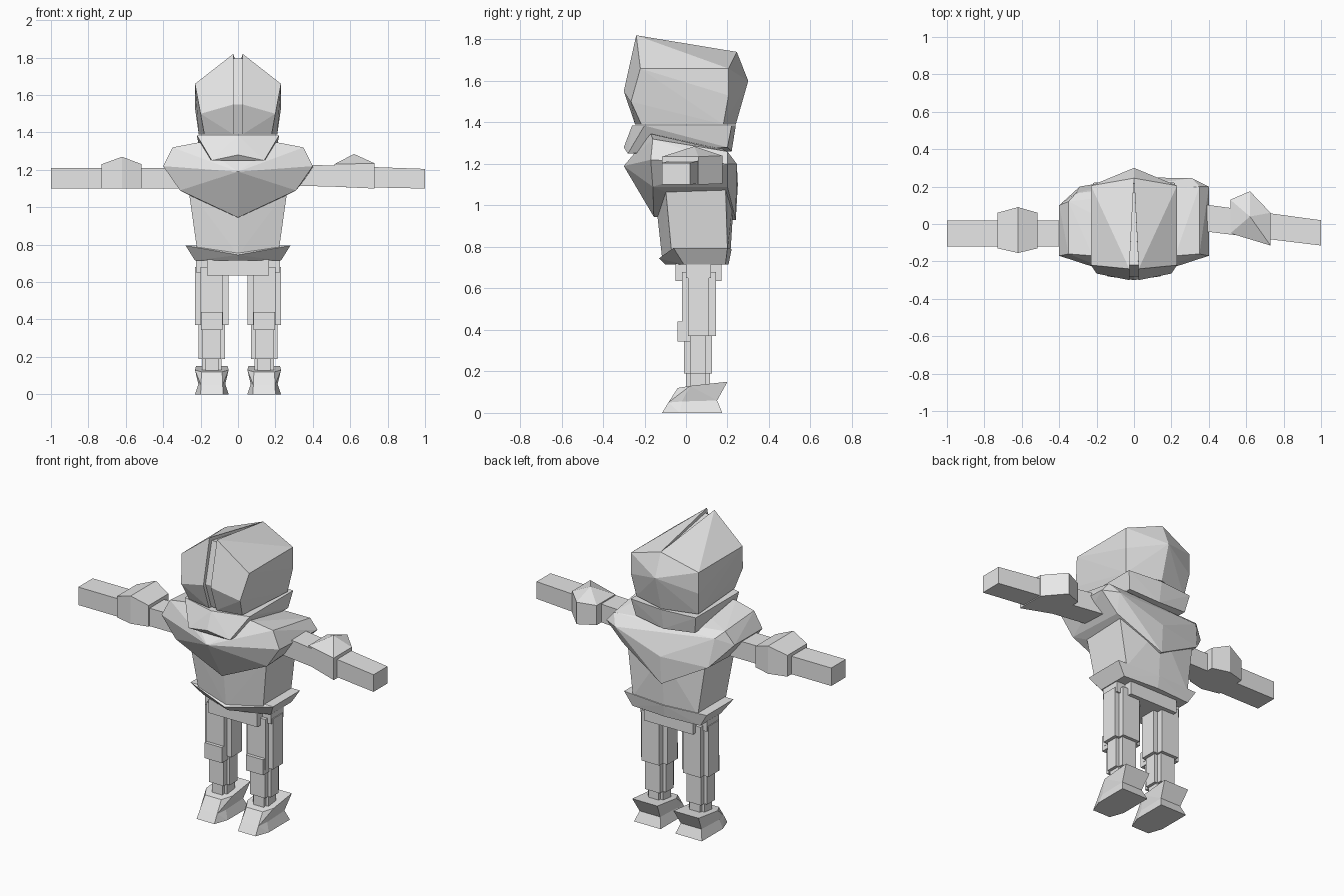
import bpy
import bmesh

old = bpy.data.objects.get("Cube")
if old:
    bpy.data.objects.remove(old, do_unlink=True)

# One plain colour for the whole figure
grey = bpy.data.materials.new("plain_grey")
grey.use_nodes = True
grey_value = (.8, .8, .8, 1)
grey.diffuse_color = grey_value
grey.node_tree.nodes["Principled BSDF"].inputs["Base Color"].default_value = grey_value


def both(points):
    """Points together with their mirror images across x = 0."""
    return points + [(-x, y, z) for x, y, z in points if x]


def shift(points, offset):
    """Points moved sideways along x."""
    return [(x + offset, y, z) for x, y, z in points]


def faceted(name, points):
    """Flat-sided solid wrapped tightly around the corner points."""
    bm = bmesh.new()
    for p in points:
        bm.verts.new(p)
    result = bmesh.ops.convex_hull(bm, input=bm.verts[:])
    loose = {g for key in ("geom_interior", "geom_unused") for g in result[key]
             if isinstance(g, bmesh.types.BMVert)}
    bmesh.ops.delete(bm, geom=list(loose), context='VERTS')
    bmesh.ops.dissolve_limit(bm, angle_limit=.02, verts=bm.verts[:], edges=bm.edges[:])
    bmesh.ops.recalc_face_normals(bm, faces=bm.faces[:])
    mesh = bpy.data.meshes.new(name)
    bm.to_mesh(mesh)
    bm.free()
    mesh.materials.append(grey)
    obj = bpy.data.objects.new(name, mesh)
    bpy.context.scene.collection.objects.link(obj)
    return obj


def box(name, xs, ys, zs):
    """Upright block between the given limits."""
    return faceted(name, [(x, y, z) for x in xs for y in ys for z in zs])


# Head: two shells with a tapering groove between them
shell = [(.025, -.24, 1.82), (.025, -.3, 1.55), (.025, -.245, 1.39),
         (.23, -.22, 1.66), (.2, -.265, 1.5), (.18, -.215, 1.39),
         (.23, .205, 1.66), (.23, .205, 1.53), (.21, .18, 1.39),
         (0, .245, 1.74), (0, .3, 1.6), (0, .24, 1.39)]
faceted("head_left_shell", shell)
faceted("head_right_shell", [(-x, y, z) for x, y, z in shell])
faceted("head_groove", both([(.025, -.22, 1.795), (.025, -.28, 1.55),
                             (.025, -.225, 1.39), (0, .24, 1.73), (0, .24, 1.39)]))

# Collar under the head
faceted("collar", both([(.22, -.2, 1.385), (.22, .22, 1.385), (0, .24, 1.385),
                        (0, -.26, 1.385), (.14, -.28, 1.25), (0, -.3, 1.28),
                        (.2, .2, 1.28), (0, .22, 1.26)]))

# Wide shoulder cape, with the right shoulder shorter at the back
cape = both([(0, -.3, 1.19), (.4, -.17, 1.22), (.35, -.16, 1.32),
             (.22, -.17, 1.345), (.31, -.16, 1.09), (0, -.155, .945),
             (.29, .2, 1.09), (0, .24, .93), (0, .25, 1.1)])
cape += [(.4, .2, 1.2), (.35, .2, 1.26), (.31, .245, 1.2),
         (-.4, .1, 1.22), (-.35, .12, 1.3), (-.31, .165, 1.26)]
faceted("shoulder_cape", cape)

# Torso and flared belt
faceted("torso", both([(.265, -.1, 1.1), (.22, -.07, .78), (0, -.15, 1.06),
                       (0, -.115, .745), (.265, .19, 1.1), (.22, .2, .78),
                       (0, .235, 1.1), (0, .215, .78)]))
faceted("belt", both([(.28, -.06, .795), (.28, .2, .795), (0, .22, .79),
                      (0, -.13, .745), (.23, -.01, .715), (.23, .19, .715),
                      (0, -.1, .715), (0, .205, .715)]))

# Pelvis
box("pelvis", (-.165, .165), (-.05, .17), (.635, .72))
box("hips", (-.225, .225), (0, .12), (.65, .72))

# Right arm: straight, with a symmetric cuff
box("right_arm", (-1, -.3), (-.12, .02), (1.1, 1.21))
right_cuff = [(x, y, z) for x in (-.73, -.515) for y in (-.13, .06) for z in (1.1, 1.23)]
right_cuff += [(-.62, y, z) for y in (-.155, .09) for z in (1.1, 1.27)]
faceted("right_cuff", right_cuff)

# Left arm: swept forward, with a lopsided cuff
faceted("left_arm", [(.3, -.03, 1.115), (.3, .115, 1.115), (.3, -.03, 1.23),
                     (.3, .115, 1.23), (1, -.115, 1.1), (1, .02, 1.1),
                     (1, -.115, 1.205), (1, .02, 1.205)])
faceted("left_cuff", [(.515, .13, 1.11), (.515, -.05, 1.11), (.515, .13, 1.23),
                      (.515, -.05, 1.23), (.62, .175, 1.105), (.62, .175, 1.24),
                      (.62, .04, 1.285), (.73, .06, 1.1), (.73, -.115, 1.1),
                      (.73, .06, 1.235), (.73, -.115, 1.235)])


def leg_segment(name, centre, wide, deep, zs):
    """Two crossed blocks giving a notched cross-section.
    wide and deep each hold a half width and the limits in y."""
    for suffix, (half, front, back) in (("core", wide), ("ridge", deep)):
        box(name + "_" + suffix, (centre - half, centre + half), (front, back), zs)


# Legs and feet
heel = [(s * .07, .15, .06) for s in (-1, 1)]
waist = heel + [(s * .058, -.085, .05) for s in (-1, 1)] + \
    [(s * .072, -.02, .055) for s in (-1, 1)]
sole = waist + [(s * w, y, 0) for s in (-1, 1)
                for w, y in ((.06, -.115), (.09, -.03), (.09, .175))]
upper = waist + [(s * w, y, z) for s in (-1, 1)
                 for w, y, z in ((.055, -.04, .12), (.09, .02, .13), (.085, .2, .15))]
for side, c in (("left", .14), ("right", -.14)):
    leg_segment(side + "_thigh", c, (.09, .01, .11), (.06, -.02, .145), (.37, .68))
    box(side + "_knee", (c - .058, c + .058), (-.04, .06), (.345, .44))
    leg_segment(side + "_shin", c, (.07, .02, .095), (.05, -.01, .125), (.19, .38))
    leg_segment(side + "_ankle", c, (.052, .02, .095), (.035, 0, .115), (.1, .2))
    faceted(side + "_sole", shift(sole, c))
    faceted(side + "_foot", shift(upper, c))
